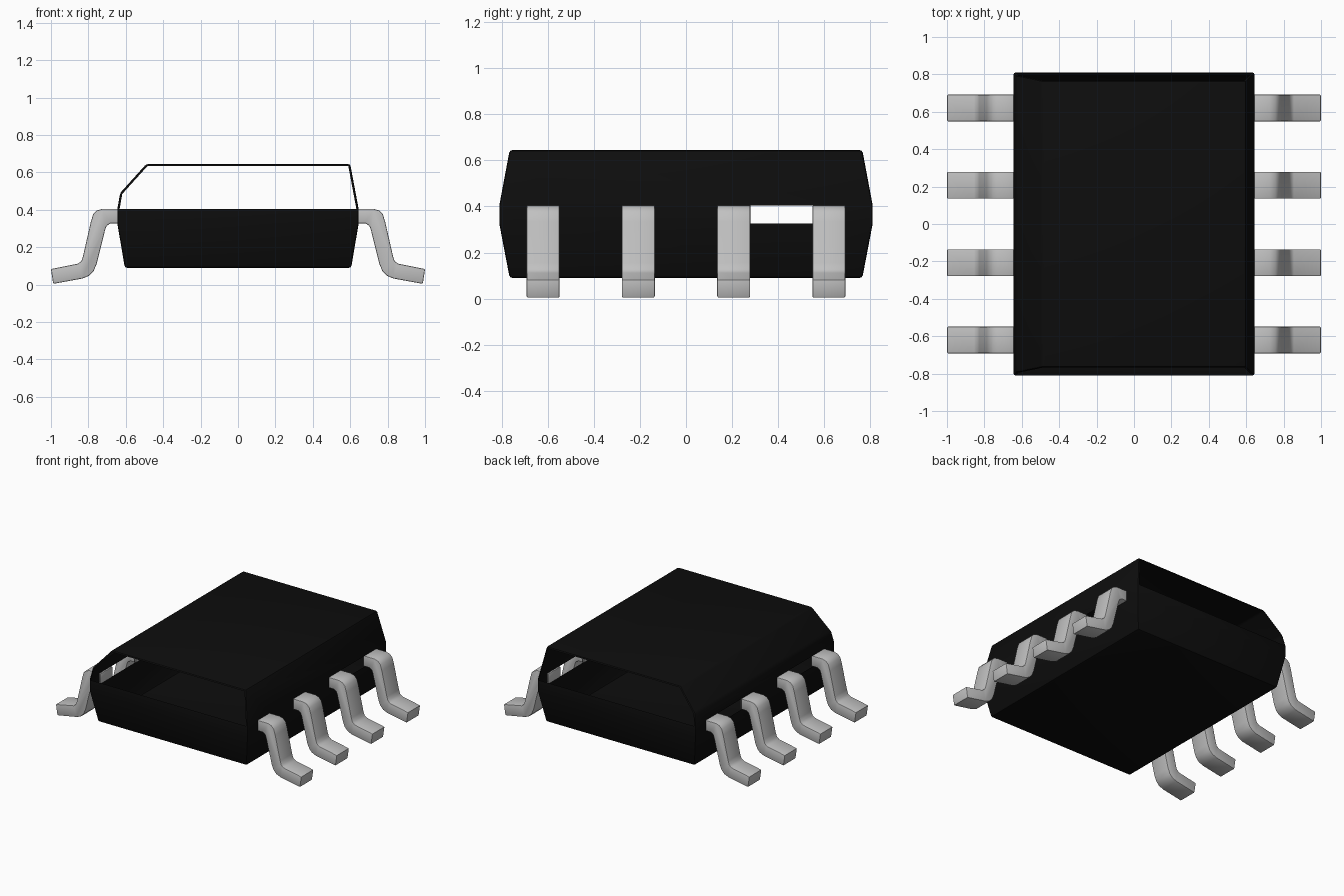
import bpy, bmesh
from mathutils import Vector

cube = bpy.data.objects.get("Cube")
if cube:
    bpy.data.objects.remove(cube, do_unlink=True)


def make_material(name, value, roughness):
    mat = bpy.data.materials.new(name)
    mat.use_nodes = True
    colour = (value, value, value, 1)
    mat.diffuse_color = colour
    shader = mat.node_tree.nodes["Principled BSDF"]
    shader.inputs["Base Color"].default_value = colour
    shader.inputs["Roughness"].default_value = roughness
    return mat


def finish(bm, name, mat):
    mesh = bpy.data.meshes.new(name)
    bm.to_mesh(mesh)
    bm.free()
    mesh.materials.append(mat)
    obj = bpy.data.objects.new(name, mesh)
    bpy.context.collection.objects.link(obj)
    bpy.ops.object.select_all(action="DESELECT")
    obj.select_set(True)
    bpy.context.view_layer.objects.active = obj
    bpy.ops.object.shade_smooth_by_angle(angle=0.6)
    return obj


black = make_material("black plastic", 0.004, 0.6)
silver = make_material("silver metal", 0.53, 0.5)

BASE, BAND_LOW, BAND_HIGH, TOP = 0.09, 0.325, 0.405, 0.645


def half_length(z):
    """Ends lean inward above and below the vertical band."""
    if z < BAND_LOW:
        return 0.81 - 0.045 * (BAND_LOW - z) / (BAND_LOW - BASE)
    return 0.81 - 0.045 * max(0, z - BAND_HIGH) / (TOP - BAND_HIGH)


# Case: hollow shell with one chamfered long edge
section = [(-0.605, BASE), (0.605, BASE), (0.645, BAND_LOW), (0.645, BAND_HIGH),
           (0.60, TOP), (-0.49, TOP), (-0.63, 0.49), (-0.645, BAND_HIGH), (-0.645, BAND_LOW)]
bm = bmesh.new()
ends = [[bm.verts.new((x, s * half_length(z), z)) for x, z in section] for s in (-1, 1)]
count = len(section)
for i in range(count):
    j = (i + 1) % count
    bm.faces.new((ends[0][i], ends[0][j], ends[1][j], ends[1][i]))
for ring in ends:
    for loop in ((0, 1, 2, 8), (8, 2, 3, 7), (7, 3, 4, 5, 6)):
        bm.faces.new([ring[i] for i in loop])
bmesh.ops.recalc_face_normals(bm, faces=bm.faces)

# Small rounding on the sharp edges
sharp = [e for e in bm.edges if e.calc_face_angle(0) > 0.3]
bmesh.ops.bevel(bm, geom=sharp, offset=0.012, offset_type="OFFSET", segments=2,
                profile=0.5, affect="EDGES")

# Open upper ends
open_ends = [f for f in bm.faces if abs(f.normal.y) > 0.95
             and f.calc_center_median().z > BAND_HIGH and f.calc_area() > 0.1]
bmesh.ops.delete(bm, geom=open_ends, context="FACES")


# Gaps in the side bands between the end pins
def is_side_band(face):
    return (abs(face.normal.x) > 0.99
            and BAND_LOW < face.calc_center_median().z < BAND_HIGH)


for y in (-0.55, -0.28, 0.28, 0.55):
    faces = [f for f in bm.faces if is_side_band(f)]
    geom = set(faces)
    for f in faces:
        geom.update(f.edges, f.verts)
    bmesh.ops.bisect_plane(bm, geom=list(geom), plane_co=(0, y, 0), plane_no=(0, 1, 0))
gaps = []
for f in bm.faces:
    centre = f.calc_center_median()
    if is_side_band(f) and 0.28 < abs(centre.y) < 0.55 and (centre.y > 0 or centre.x < 0):
        gaps.append(f)
bmesh.ops.delete(bm, geom=gaps, context="FACES")
finish(bm, "case", black)

# Pins: bent strip outline, extruded across its width
outline = [(0.635, 0.405), (0.725, 0.405), (0.755, 0.396), (0.775, 0.375), (0.787, 0.335),
           (0.828, 0.155), (0.837, 0.127), (0.855, 0.112), (1.0, 0.083), (0.988, 0.004),
           (0.83, 0.033), (0.795, 0.048), (0.772, 0.072), (0.756, 0.11), (0.71, 0.295),
           (0.702, 0.315), (0.682, 0.327), (0.635, 0.327)]


def make_pin(name, side, y):
    bm = bmesh.new()
    face = bm.faces.new([bm.verts.new((side * x, y - 0.0715, z)) for x, z in outline])
    extruded = bmesh.ops.extrude_face_region(bm, geom=[face])
    verts = [v for v in extruded["geom"] if isinstance(v, bmesh.types.BMVert)]
    bmesh.ops.translate(bm, verts=verts, vec=Vector((0, 0.143, 0)))
    bmesh.ops.recalc_face_normals(bm, faces=bm.faces)
    rims = [e for e in bm.edges if e.calc_face_angle(0) > 1.2]
    bmesh.ops.bevel(bm, geom=rims, offset=0.006, segments=2, profile=0.5, affect="EDGES")
    finish(bm, name, silver)


for side, label in ((1, "left"), (-1, "right")):
    for number, y in enumerate((-0.62, -0.207, 0.207, 0.62), 1):
        make_pin(f"{label}_pin_{number}", side, y)
